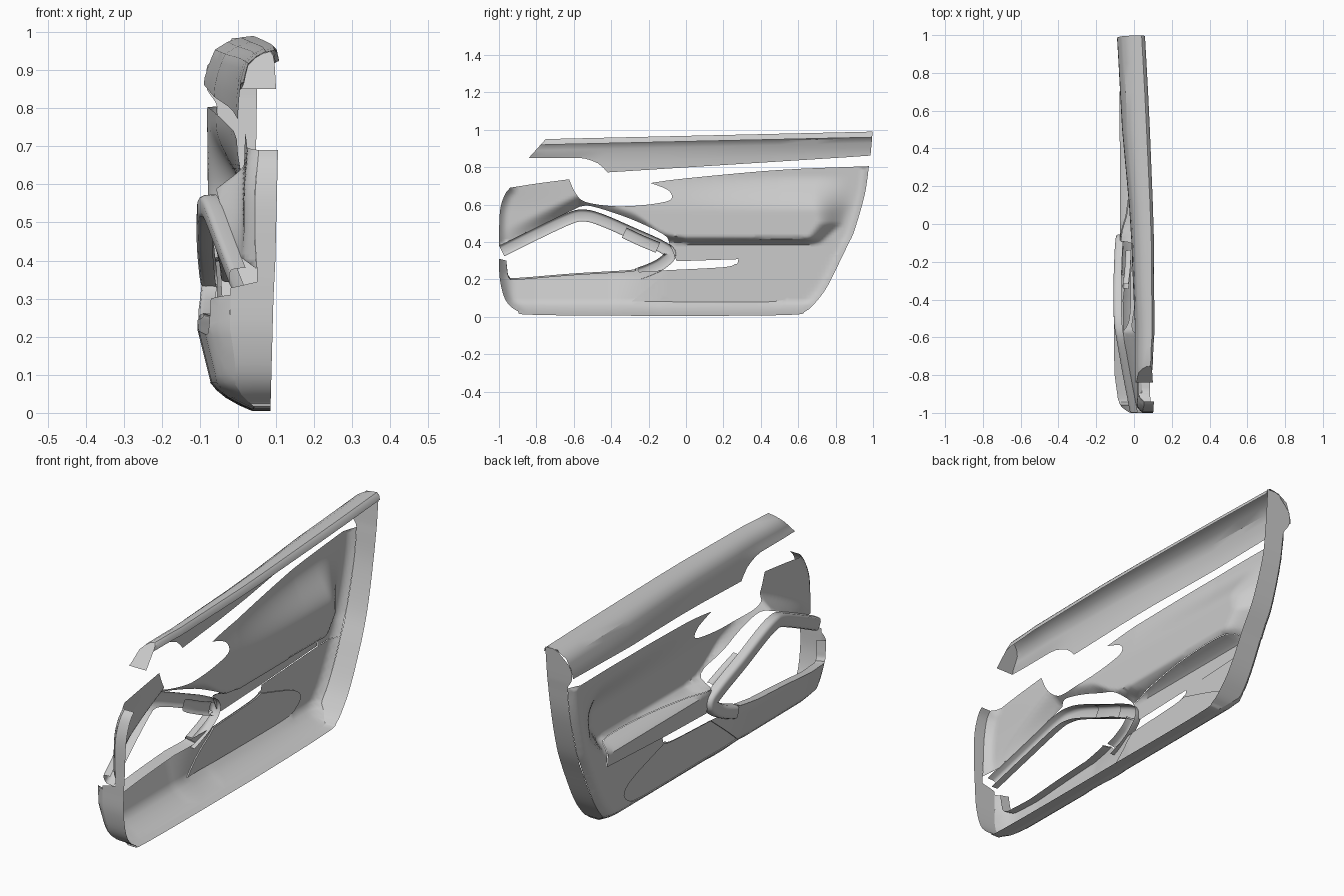
import bpy, bmesh, math
from mathutils import Vector
from mathutils.geometry import delaunay_2d_cdt

if "Cube" in bpy.data.objects:
    bpy.data.objects.remove(bpy.data.objects["Cube"])


def ramp(a, b, t):
    t = min(1, max(0, (t - a) / (b - a)))
    return t * t * (3 - 2 * t)


def interp(table, t):
    if t <= table[0][0]:
        return table[0][1]
    for (a, p), (b, q) in zip(table, table[1:]):
        if t <= b:
            return p + (q - p) * (t - a) / (b - a)
    return table[-1][1]


def curve(pts, closed=False, n=5):
    """Catmull-Rom through points; a repeated point makes a corner."""
    P, out = [Vector(p) for p in pts], []
    m = len(P)
    for i in range(m if closed else m - 1):
        g = (lambda k: P[k % m]) if closed else (lambda k: P[min(max(k, 0), m - 1)])
        a, b, c, d = g(i - 1), g(i), g(i + 1), g(i + 2)
        if (c - b).length < 1e-6:
            continue
        for k in range(n):
            t = k / n
            out.append(0.5 * (2 * b + (c - a) * t + (2 * a - 5 * b + 4 * c - d) * t * t
                              + (3 * b - a - 3 * c + d) * t ** 3))
    if not closed:
        out.append(P[-1])
    return out


def corners(*pts):
    return [p for p in pts for _ in range(2)]


def make(name, verts, faces, angle=35):
    me = bpy.data.meshes.new(name)
    me.from_pydata([tuple(v) for v in verts], [], faces)
    bm = bmesh.new()
    bm.from_mesh(me)
    bmesh.ops.recalc_face_normals(bm, faces=bm.faces)
    bm.to_mesh(me)
    bm.free()
    ob = bpy.data.objects.new(name, me)
    bpy.context.collection.objects.link(ob)
    bpy.ops.object.select_all(action='DESELECT')
    ob.select_set(True)
    bpy.context.view_layer.objects.active = ob
    bpy.ops.object.shade_smooth_by_angle(angle=math.radians(angle))
    return ob


def loft(name, rows, angle=35):
    n = len(rows[0])
    faces = [(i * n + j, i * n + j + 1, (i + 1) * n + j + 1, (i + 1) * n + j)
             for i in range(len(rows) - 1) for j in range(n - 1)]
    return make(name, [v for r in rows for v in r], faces, angle)


def inside(p, poly):
    hit = False
    for a, b in zip(poly, poly[1:] + poly[:1]):
        if (a.y > p.y) != (b.y > p.y) and p.x < (b.x - a.x) * (p.y - a.y) / (b.y - a.y) + a.x:
            hit = not hit
    return hit


def distance(p, line):
    best = 9
    for a, b in zip(line, line[1:]):
        d = b - a
        t = min(1, max(0, (p - a).dot(d) / max(d.length_squared, 1e-12)))
        best = min(best, (p - a - d * t).length)
    return best


def panel(name, outline, field, hole=None, step=0.02):
    """Fill a (y, z) outline with a fine mesh and push it out to x = field."""
    loops = [outline] + ([hole] if hole else [])
    pts, edges = [], []
    for lp in loops:
        s = len(pts)
        pts += lp
        edges += [(s + i, s + (i + 1) % len(lp)) for i in range(len(lp))]
    ok = lambda p: inside(p, outline) and not (hole and inside(p, hole))
    for i in range(int(2 / step)):
        for j in range(int(0.85 / step)):
            p = Vector((-1 + i * step, j * step))
            if ok(p) and all(distance(p, l + l[:1]) > step * 0.35 for l in loops):
                pts.append(p)
    v, _, f, *_ = delaunay_2d_cdt(pts, edges, [], 0, 1e-5)
    keep = [t for t in f if ok(sum((v[i] for i in t), Vector((0, 0))) / 3)]
    return make(name, [(field(p), p.x, p.y) for p in v], keep, 50)


# Door edge, from the top rear corner round the bottom to the top front
rim = curve([(.995, .985), (.985, .86), (.978, .80), (.955, .65), (.90, .46), (.84, .33), (.76, .17),
             (.70, .085), (.64, .03), (.55, .01), (.0, .005), (-.8, .01), (-.9, .03),
             (-.965, .09), (-.995, .2), (-1, .31), (-1, .4), (-.995, .56), (-.97, .65), (-.94, .69)])
belt = [(-1, .03), (-.6, .018), (-.4, .003), (0, -.012), (.5, -.058), (1, -.085)]
ledge_z = [(-1, .36), (-.57, .56), (-.1, .40), (0, .385), (1, .385)]
ledge_x = [(-1, .02), (-.58, -.075), (-.1, -.07), (1, -.075)]
low_x = [(-1, -.05), (-.93, -.088), (-.8, -.104), (-.4, -.107), (-.12, -.071), (1, -.072)]
bowl_end = [(.38, .71), (.42, .75), (.5, .85), (.6, .89), (.8, .90)]


def edge_round(p):
    d = distance(p, rim)
    return .03 * max(0, 1 - d / .045) ** 2


def upper(p):
    y, z = p
    end = interp(bowl_end, z)
    scoop = ramp(end, end - interp([(.4, .09), (.6, .21)], z), y) * ramp(.76, .56, z)
    x = interp(belt, y)
    x += (.015 - x) * scoop
    zt = interp(ledge_z, y)
    k = ramp(zt + (.04 if y > -.1 else .04 + .06 * ramp(-.1, -.3, y)), zt, z)
    return x + (interp(ledge_x, y) - x) * k + edge_round(p)


def lower(p):
    y, z = p
    front = ramp(-.12, -.4, y)
    return (interp(low_x, y) + front * .25 * max(0, .22 - max(z, .075))
            + 1.15 * max(0, .075 - z) + edge_round(p))


# Upper panel with the door-handle notch
upper_outline = curve(
    corners((.978, .805)) + [(.955, .65), (.90, .46), (.87, .394)] + corners((.84, .332), (.71, .33), (.70, .40))
    + [(.6, .415), (.3, .412)] + corners((-.09, .395)) + [(-.12, .44), (-.3, .525), (-.5, .59)]
    + corners((-.57, .588), (-1, .378)) + [(-.995, .56), (-.97, .65)] + corners((-.94, .69))
    + [(-.8, .712)] + corners((-.625, .735)) + [(-.59, .66), (-.54, .615), (-.4, .592), (-.25, .595),
    (-.11, .615), (-.075, .64), (-.1, .68)] + corners((-.19, .715)) + [(0, .74), (.5, .785)], True)
panel("upper_panel", upper_outline, upper, step=.0135)

# Armrest trim, standing slightly proud
armrest_outline = curve(corners((-.09, .395)) + [(.3, .412), (.6, .415)]
                        + corners((.70, .40), (.71, .33), (.28, .308), (-.05, .297)), True)
panel("armrest", armrest_outline, lambda p: upper(p) - .003, step=.012)

# Lower panel and its recessed speaker panel
pocket = curve(corners((-.29, .082)) + [(0, .08), (.44, .08), (.54, .105), (.57, .15), (.50, .20)]
               + corners((.27, .272)) + [(.2, .26)] + corners((-.09, .246)), True)
lower_outline = curve(
    corners((.84, .332), (.71, .33), (.28, .308)) + [(.275, .285)] + corners((.262, .282)) + [(.2, .265)]
    + corners((-.1, .249), (-.25, .24)) + [(-.27, .262), (-.3, .25), (-.6, .232), (-.9, .208),
    (-.945, .215), (-.955, .25)] + corners((-.96, .30), (-1, .31)) + [(-.995, .2), (-.965, .09), (-.9, .03),
    (-.8, .01), (0, .005), (.55, .01), (.64, .03), (.70, .085), (.76, .17)], True)
panel("lower_panel", lower_outline, lower, pocket)
panel("speaker_panel", pocket, lambda p: lower(p) + .006)

# Small wall round the speaker panel recess
loft("speaker_edge", [[(lower(p), p.x, p.y), (lower(p) + .006, p.x, p.y)] for p in pocket + pocket[:1]])

# Lip turning inwards along the pull opening
lip = curve([(-.96, .30), (-.955, .25), (-.945, .215), (-.9, .208), (-.6, .232), (-.3, .25), (-.27, .262)])
loft("opening_lip", [[(lower(p), p.x, p.y), (lower(p) + .015, p.x, p.y - .004),
                      (lower(p) + .05, p.x, p.y - .01)] for p in lip])


# Flange round the door edge
def back_x(p):
    if p.x > 0:
        return interp([(0, .085), (.6, .079), (.84, .066), (.96, .047), (1, .052)], p.x)
    return interp([(0, .085), (.3, .093), (.4, .098), (.69, .105)], p.y)


rows = []
for p in rim:
    x = upper(p) if p.y > .33 else lower(p)
    if p.y > .8:
        x = interp(belt, p.x) + .03 * ramp(.86, .8, p.y) + .07 * ramp(.9, .99, p.y)
    rows.append([(x + (back_x(p) - x) * t, p.x, p.y) for t in (0, .5, 1)])
loft("edge_flange", rows)

# Window-sill rail
rail_bottom = [(-.84, .85), (-.56, .85), (-.52, .842), (-.47, .82), (-.44, .795), (-.42, .772), (.97, .86), (1, .862)]
rail_right = [(-.84, .096), (-.66, .102), (-.6, .108), (-.1, .106), (.1, .10), (.6, .08), (1, .058)]
rows = []
for y in [-.84, -.75, -.65, -.58, -.54, -.5, -.47, -.44, -.42, -.3, -.1, .1, .3, .5, .7, .85, .998]:
    x0, x1, zb = interp(belt, y) - .005, interp(rail_right, y), interp(rail_bottom, y)
    x0 -= .012 * ramp(-.4, -.8, y)
    top = .95 + .04 * (y + .75) / 1.75
    w = x1 - x0
    sec = [(0, zb), (.015, (zb + top - .09) / 2), (.07, top - .085), (.13, top - .06), (.2, top - .036),
           (.42, top - .016), (.65, top - .004), (.88, top), (.96, top - .01), (1, top - .03)]
    # both ends are cut on a slant
    rows.append([(x0 + u * w, y + (.9 * (z - .85) if y < -.8 else -.09 * (top - z) if y > .9 else 0), z)
                 for u, z in sec])
loft("sill_rail", rows)

# Slanted cap closing the front of the rail
end = rows[0]
make("rail_end_cap", list(end) + [(.10, -.84, .85)], [tuple(range(len(end) + 1))])


def channel(name, path, w, depth, n=6):
    """Open-backed beam: a rounded U section swept along an (x, y, z) path."""
    P = curve(path, n=n)
    rows = []
    for i, p in enumerate(P):
        t = P[min(i + 1, len(P) - 1)] - P[max(i - 1, 0)]
        s = Vector((0, -t.z, t.y)).normalized()
        rows.append([p + s * w * u + Vector((depth * d, 0, 0)) for u, d in
                     ((-1, 1), (-.95, .35), (-.8, .1), (-.5, 0), (.5, 0), (.8, .1), (.95, .35), (1, 1))])
    return loft(name, rows, 45)


# Pull-handle frame around the large opening
channel("pull_frame", [(-.022, -.985, .352), (-.058, -.8, .444), (-.09, -.62, .527), (-.104, -.54, .541),
                       (-.108, -.45, .517), (-.108, -.3, .452), (-.102, -.14, .38),
                       (-.096, -.085, .335), (-.1, -.13, .285), (-.104, -.2, .25), (-.104, -.25, .232)],
        .032, .042)

# Grip insert
channel("grip_insert", [(-.06, -.33, .45), (-.05, -.25, .412), (-.045, -.15, .37)], .03, .03)
